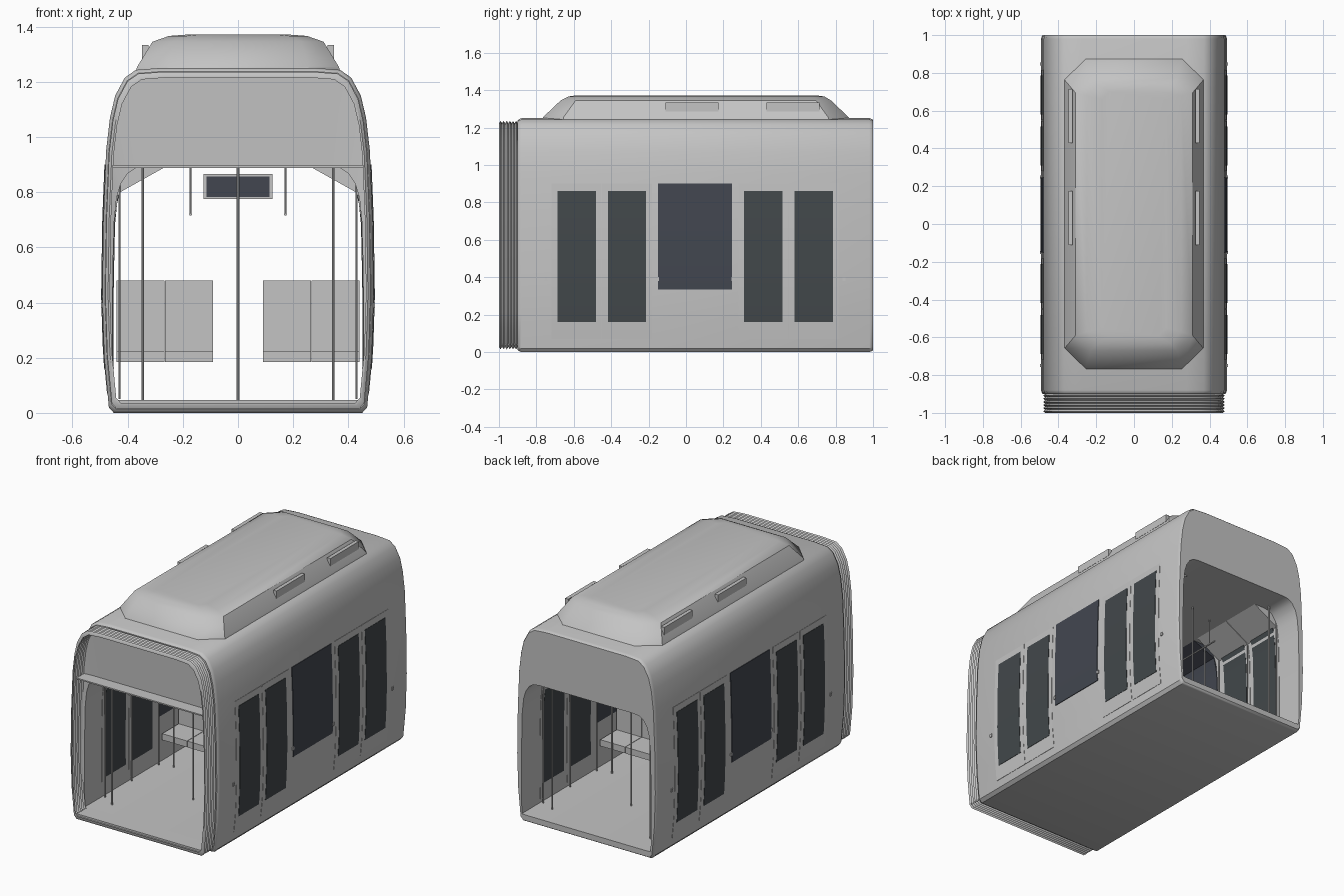
import bpy, bmesh
from mathutils import Vector

if "Cube" in bpy.data.objects:
    bpy.data.objects.remove(bpy.data.objects["Cube"])


def material(name, rgb):
    m = bpy.data.materials.new(name)
    m.use_nodes = True
    m.diffuse_color = (*rgb, 1)
    m.node_tree.nodes["Principled BSDF"].inputs["Base Color"].default_value = (*rgb, 1)
    return m


GREY = material("light_grey", (0.55, 0.55, 0.55))
DOOR_GLASS = material("door_glass", (0.055, 0.065, 0.07))
WINDOW_GLASS = material("window_glass", (0.055, 0.062, 0.08))


def finish(name, bm, mat, smooth=False):
    bmesh.ops.recalc_face_normals(bm, faces=bm.faces)
    mesh = bpy.data.meshes.new(name)
    bm.to_mesh(mesh)
    bm.free()
    mesh.materials.append(mat)
    ob = bpy.data.objects.new(name, mesh)
    bpy.context.collection.objects.link(ob)
    if smooth:
        bpy.ops.object.select_all(action='DESELECT')
        ob.select_set(True)
        bpy.context.view_layer.objects.active = ob
        bpy.ops.object.shade_smooth_by_angle(angle=0.6)
    return ob


def loft(name, rings, mat, wrap=False, caps=False):
    """Skin closed rings of points, optionally joining last to first."""
    bm = bmesh.new()
    vs = [[bm.verts.new(p) for p in ring] for ring in rings]
    pairs = list(zip(vs, vs[1:])) + ([(vs[-1], vs[0])] if wrap else [])
    n = len(vs[0])
    for a, b in pairs:
        for i in range(n):
            j = (i + 1) % n
            bm.faces.new((a[i], a[j], b[j], b[i]))
    if caps:
        bm.faces.new(vs[0])
        bm.faces.new(vs[-1])
    return finish(name, bm, mat, True)


def box(name, lo, hi, mat=GREY):
    bm = bmesh.new()
    bmesh.ops.create_cube(bm, size=1)
    lo, hi = Vector(lo), Vector(hi)
    for v in bm.verts:
        v.co = (lo + hi) / 2 + v.co * (hi - lo)
    return finish(name, bm, mat)


def rod(name, a, b, r=0.005):
    a, b = Vector(a), Vector(b)
    bm = bmesh.new()
    bmesh.ops.create_cone(bm, cap_ends=True, segments=10, radius1=r, radius2=r,
                          depth=(b - a).length)
    turn = (b - a).to_track_quat('Z', 'Y')
    for v in bm.verts:
        v.co = (a + b) / 2 + turn @ v.co
    return finish(name, bm, GREY, True)


# Half cross-sections (x, z), from the bottom to the roof or ceiling
OUTER = [(.45, 0), (.468, .02), (.485, .2), (.492, .42), (.488, .7), (.478, .95),
         (.464, 1.07), (.445, 1.15), (.41, 1.215), (.37, 1.243), (.28, 1.25)]
INNER = [(.43, .045), (.452, .047), (.455, .2), (.455, .42), (.45, .68), (.44, .78),
         (.425, .83), (.40, .868), (.37, .887), (.33, .892), (.25, .892)]


def section(half, y, s=1.0):
    full = half + [(-x, z) for x, z in reversed(half)]
    return [(x * s, y, .63 + (z - .63) * s) for x, z in full]


def width_at(half, z):
    for (x0, z0), (x1, z1) in zip(half, half[1:]):
        if z0 <= z <= z1 and z1 > z0:
            return x0 + (x1 - x0) * (z - z0) / (z1 - z0)
    return half[-1][0]


# Body shell: rounded ends, end walls and the passenger tunnel
loft("body_shell", [section(INNER, -.89), section(OUTER, -.9, .98),
                    section(OUTER, -.895, .99), section(OUTER, -.88),
                    section(OUTER, .98), section(OUTER, .995, .992),
                    section(OUTER, 1, .985), section(INNER, 1)], GREY, wrap=True)

# Folding gangway bellows
FOLDS = 6
ys = [-.9 - .1 * i / (2 * FOLDS) for i in range(2 * FOLDS + 1)]
outside = [section(OUTER, y, (.957, .977)[i % 2]) for i, y in enumerate(ys)]
inside = [section(OUTER, y, (.943, .957)[i % 2]) for i, y in enumerate(ys)]
loft("gangway_bellows", outside + inside[::-1], GREY, wrap=True)
box("gangway_ceiling", (-.455, -.97, .888), (.455, -.88, .896))
box("gangway_floor", (-.45, -.99, .035), (.45, -.88, .046))

# Roof equipment pod: stacked chamfered outlines
pod = []
for hx, y0, y1, c, z in [(.37, -.77, .88, .115, 1.24), (.365, -.765, .87, .11, 1.255),
                         (.31, -.67, .775, .08, 1.345), (.25, -.63, .74, .06, 1.366),
                         (.17, -.59, .7, .04, 1.372)]:
    pod.append([(hx, y0 + c, z), (hx, y1 - c, z), (hx - c, y1, z), (c - hx, y1, z),
                (-hx, y1 - c, z), (-hx, y0 + c, z), (c - hx, y0, z), (hx - c, y0, z)])
loft("roof_pod", pod, GREY, caps=True)


def side_panel(name, sx, y0, y1, z0, z1, mat, proud):
    """Curved panel following the wall, showing inside and outside."""
    rings = []
    for i in range(9):
        z = z0 + (z1 - z0) * i / 8
        xo = sx * (width_at(OUTER, z) + proud)
        xi = sx * (width_at(INNER, z) - proud)
        rings.append([(xo, y0, z), (xo, y1, z), (xi, y1, z), (xi, y0, z)])
    return loft(name, rings, mat, caps=True)


for sx, side in ((1, "left"), (-1, "right")):
    # Double doors with glass
    for y, door in ((-.45, "front"), (.548, "rear")):
        for k in (-1, 1):
            label = f"{side}_{door}_door_{'a' if k < 0 else 'b'}"
            near, far = sorted((y + k * .002, y + k * .268))
            side_panel(label + "_leaf", sx, near, far, .07, .9, GREY, .002)
            near, far = sorted((y + k * .032, y + k * .237))
            side_panel(label + "_glass", sx, near, far, .16, .86, DOOR_GLASS, .004)
        # Handrails and door buttons
        for k in (-1, 0, 1):
            yy = y + k * .268
            rod(f"{side}_{door}_handrail", (sx * .43, yy, .05), (sx * .43, yy, .885), .004)
        for k in (-1, 1):
            yy = y + k * .298
            box(f"{side}_{door}_door_button", (sx * .48, yy - .008, .38),
                (sx * .497, yy + .008, .4))
    side_panel(f"{side}_window", sx, -.15, .245, .335, .9, WINDOW_GLASS, .004)
    # Roof vents
    for y0 in (-.11, .43):
        box(f"{side}_roof_vent", (sx * .325, y0, 1.285), (sx * .348, y0 + .285, 1.333))
    # Poles and ceiling rail
    for y in (-.77, -.15, .25, .85):
        rod(f"{side}_pole", (sx * .345, y, .045), (sx * .345, y, .89))
    rod(f"{side}_grab_rail", (sx * .172, -.45, .72), (sx * .172, .55, .72))
    for y in (-.4, .5):
        rod(f"{side}_rail_hanger", (sx * .172, y, .72), (sx * .172, y, .89), .003)
    # Back-to-back seats
    for x in (.177, .354):
        a, b = sorted((sx * (x - .087), sx * (x + .087)))
        box(f"{side}_seat_back", (a, .035, .185), (b, .065, .48))
        box(f"{side}_seat", (a, -.13, .185), (b, .23, .225))

# Centre poles and hanging display
for y in (-.45, .548):
    rod("centre_pole", (0, y, .045), (0, y, .892))
box("display_case", (-.125, .04, .775), (.125, .06, .865))
for y0 in (.036, .06):
    box("display_screen", (-.115, y0, .783), (.115, y0 + .004, .857), WINDOW_GLASS)
rod("display_hanger", (0, .05, .86), (0, .05, .892))
